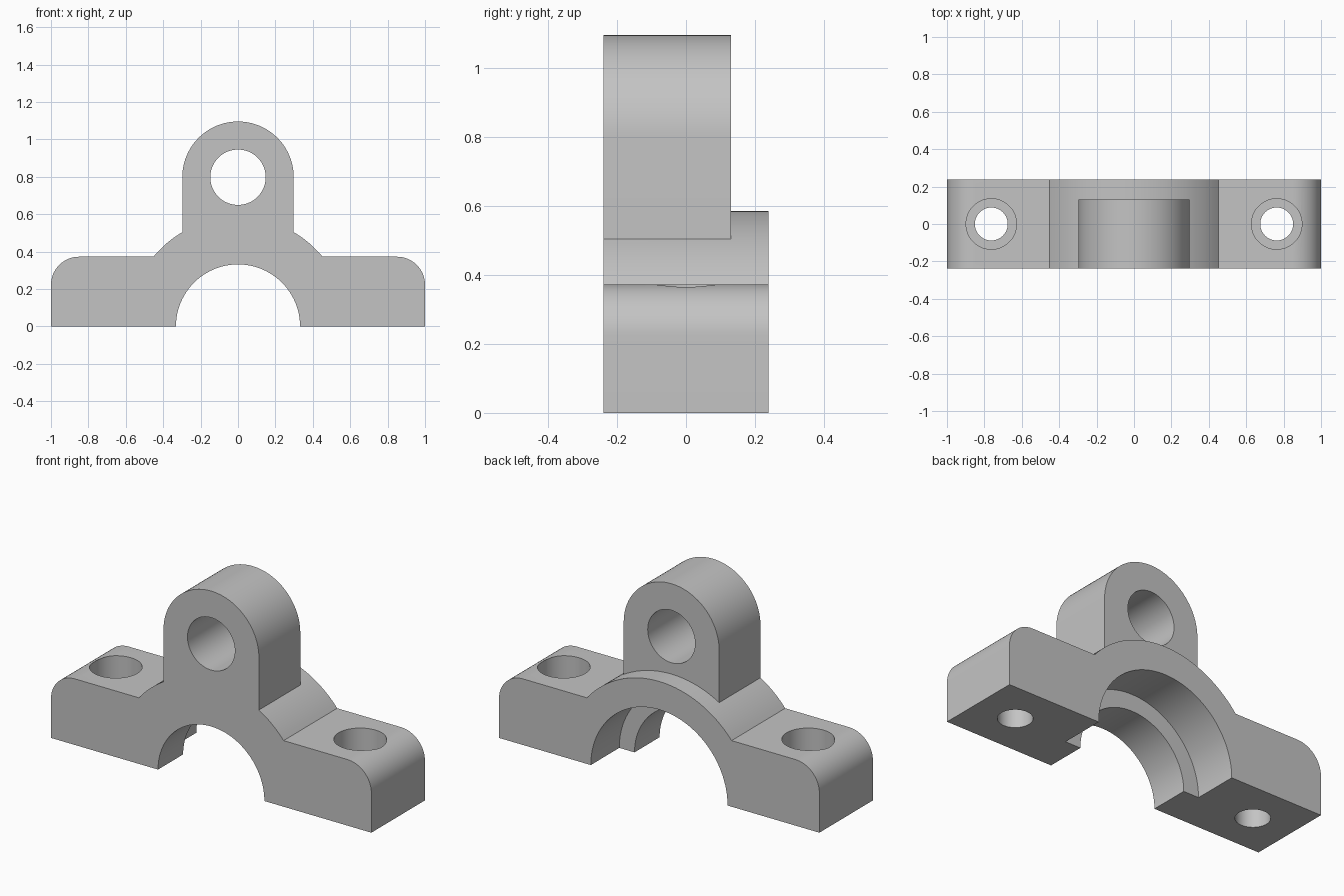
import bpy
import bmesh
from math import sin, cos, pi, asin, acos
from mathutils import Matrix

cube = bpy.data.objects.get("Cube")
if cube:
    bpy.data.objects.remove(cube, do_unlink=True)

# Main dimensions
FRONT, BACK, LUG_BACK = -0.239, 0.239, 0.13
FOOT_TOP, CORNER = 0.373, 0.15
SADDLE_R = 0.586
LUG_R, LUG_Z = 0.298, 0.798

steel = bpy.data.materials.new("plain grey")
steel.use_nodes = True
grey = (0.55, 0.55, 0.55, 1)
steel.diffuse_color = grey
steel.node_tree.nodes["Principled BSDF"].inputs["Base Color"].default_value = grey


def arc(cx, cz, r, start, end, steps):
    return [(cx + r * cos(start + (end - start) * i / steps),
             cz + r * sin(start + (end - start) * i / steps))
            for i in range(steps + 1)]


def finish(name, bm):
    bmesh.ops.recalc_face_normals(bm, faces=bm.faces)
    mesh = bpy.data.meshes.new(name)
    bm.to_mesh(mesh)
    bm.free()
    mesh.materials.append(steel)
    obj = bpy.data.objects.new(name, mesh)
    bpy.context.collection.objects.link(obj)
    return obj


def extrude_profile(name, points, y0, y1):
    bm = bmesh.new()
    face = bm.faces.new([bm.verts.new((x, y0, z)) for x, z in points])
    grown = bmesh.ops.extrude_face_region(bm, geom=[face])["geom"]
    bmesh.ops.translate(bm, vec=(0, y1 - y0, 0),
                        verts=[v for v in grown if isinstance(v, bmesh.types.BMVert)])
    return finish(name, bm)


def cylinder(name, r, axis, start, end, x=0, z=0):
    """Cylinder along 'Y' (at x, z) or 'Z' (at x) between start and end."""
    bm = bmesh.new()
    mid = (start + end) / 2
    if axis == 'Y':
        place = Matrix.Translation((x, mid, z)) @ Matrix.Rotation(pi / 2, 4, 'X')
    else:
        place = Matrix.Translation((x, 0, mid))
    bmesh.ops.create_cone(bm, cap_ends=True, segments=96, radius1=r, radius2=r,
                          depth=end - start, matrix=place)
    return finish(name, bm)


def combine(target, tool, operation):
    bpy.context.view_layer.objects.active = target
    mod = target.modifiers.new("combine", 'BOOLEAN')
    mod.operation = operation
    mod.solver = 'EXACT'
    mod.object = tool
    bpy.ops.object.modifier_apply(modifier=mod.name)
    bpy.data.objects.remove(tool, do_unlink=True)


# Feet with rounded outer corners, joined by the round saddle
meet = asin(FOOT_TOP / SADDLE_R)
right_corner = arc(1 - CORNER, FOOT_TOP - CORNER, CORNER, 0, pi / 2, 16)
left_corner = [(-x, z) for x, z in reversed(right_corner)]
outline = ([(-1, 0), (1, 0)] + right_corner
           + arc(0, 0, SADDLE_R, meet, pi - meet, 40) + left_corner)
cap = extrude_profile("bearing_cap", outline, FRONT, BACK)

# Upright lug with a round top
lug_outline = [(-LUG_R, 0.46), (LUG_R, 0.46)] + arc(0, LUG_Z, LUG_R, 0, pi, 48)
lug = extrude_profile("lug", lug_outline, FRONT, LUG_BACK)
combine(cap, lug, 'UNION')

# Lug eye and stepped shaft bore
cutters = [
    cylinder("lug_eye", 0.148, 'Y', -0.5, 0.5, z=LUG_Z),
    cylinder("front_bore", 0.332, 'Y', -0.5, 0.5),
    cylinder("back_bore", 0.427, 'Y', -0.015, 0.5),
]
# Bolt holes with sunken heads
for side in (-1, 1):
    cutters.append(cylinder("bolt_hole", 0.088, 'Z', -0.2, 0.6, x=side * 0.763))
    cutters.append(cylinder("bolt_head_recess", 0.135, 'Z', 0.18, 0.6, x=side * 0.763))
for cutter in cutters:
    combine(cap, cutter, 'DIFFERENCE')

# Smooth the curved walls, keep the edges sharp
bpy.ops.object.select_all(action='DESELECT')
cap.select_set(True)
bpy.context.view_layer.objects.active = cap
bpy.ops.object.shade_smooth_by_angle(angle=pi / 9)
